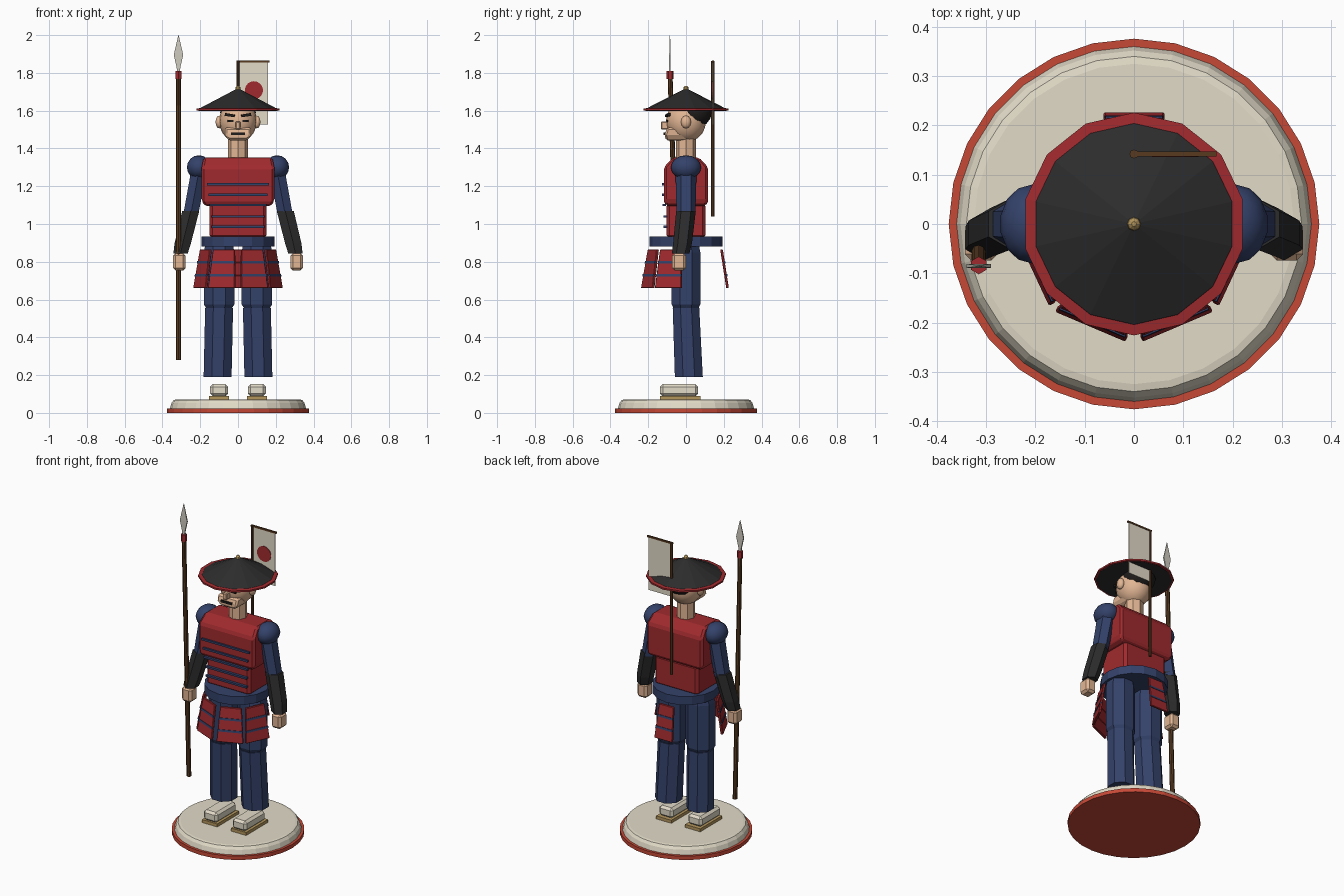
import bpy, bmesh, math
from mathutils import Matrix, Vector

cube = bpy.data.objects.get("Cube")
if cube:
    bpy.data.objects.remove(cube, do_unlink=True)


def material(name, r, g, b):
    m = bpy.data.materials.new(name)
    m.use_nodes = True
    col = [((c / 255 + 0.055) / 1.055) ** 2.4 for c in (r, g, b)] + [1]
    m.diffuse_color = col
    m.node_tree.nodes["Principled BSDF"].inputs["Base Color"].default_value = col
    return m


CREAM = material("cream", 226, 219, 200)
RED = material("lacquer red", 160, 42, 46)
VERMILION = material("vermilion", 198, 72, 54)
NAVY = material("navy cloth", 52, 66, 106)
CHARCOAL = material("charcoal", 44, 44, 45)
SKIN = material("skin", 226, 182, 148)
GOLD = material("straw gold", 180, 150, 92)
BROWN = material("brown wood", 88, 58, 32)
HAIR = material("dark hair", 32, 29, 28)
STEEL = material("pale steel", 205, 202, 190)


def finish(name, bm, mat, bevel=0.0, smooth=False):
    bmesh.ops.recalc_face_normals(bm, faces=bm.faces)
    me = bpy.data.meshes.new(name)
    bm.to_mesh(me)
    bm.free()
    me.materials.append(mat)
    ob = bpy.data.objects.new(name, me)
    bpy.context.collection.objects.link(ob)
    if smooth:
        me.polygons.foreach_set("use_smooth", [True] * len(me.polygons))
    if bevel:
        mod = ob.modifiers.new("bevel", "BEVEL")
        mod.width = bevel
        mod.segments = 1
    return ob


def loft(name, rings, mat, sides=8, turn=0.0, bevel=0.0):
    """Skin through level rings given as (x, y, z, radius x, radius y)."""
    bm = bmesh.new()
    loops = []
    for x, y, z, rx, ry in rings:
        angles = [turn + math.tau * i / sides for i in range(sides)]
        loops.append([bm.verts.new((x + rx * math.cos(a), y + ry * math.sin(a), z))
                      for a in angles])
    for lo, hi in zip(loops, loops[1:]):
        for i in range(sides):
            j = (i + 1) % sides
            bm.faces.new((lo[i], lo[j], hi[j], hi[i]))
    bm.faces.new(loops[0][::-1])
    bm.faces.new(loops[-1])
    return finish(name, bm, mat, bevel)


def block(name, rings, mat, bevel=0.0):
    """Four-sided loft, with half widths in place of radii."""
    k = math.sqrt(2)
    rings = [(x, y, z, hx * k, hy * k) for x, y, z, hx, hy in rings]
    return loft(name, rings, mat, 4, math.pi / 4, bevel)


def box(name, loc, size, mat, bevel=0.0):
    x, y, z = loc
    w, d, h = (s / 2 for s in size)
    return block(name, [(x, y, z - h, w, d), (x, y, z + h, w, d)], mat, bevel)


def ball(name, loc, radii, mat, u=14, v=9, smooth=False):
    bm = bmesh.new()
    bmesh.ops.create_uvsphere(bm, u_segments=u, v_segments=v, radius=1,
                              matrix=Matrix.LocRotScale(Vector(loc), None, Vector(radii)))
    return finish(name, bm, mat, 0, smooth)


def turned(name, profile, mat, sides, x=0, y=0):
    """Round part on a vertical axis from (radius, z) pairs."""
    return loft(name, [(x, y, z, r, r) for r, z in profile], mat, sides, math.pi / 2)


# Display base
turned("base_rim", [(.376, 0), (.376, .024)], VERMILION, 28)
turned("base_top", [(.36, .024), (.352, .052), (.34, .068), (.325, .071)], CREAM, 28)

# Legs, feet, arms
for s, side in ((1, "left_"), (-1, "right_")):
    x = s * .1
    box(side + "sandal", (x, -.03, .08), (.105, .215, .02), GOLD)
    box(side + "sock", (x, -.037, .12), (.095, .2, .064), CREAM, .014)
    loft(side + "trouser", [(s * .108, .015, .19, .08, .08), (x, 0, .555, .08, .076)],
         NAVY, 8, math.pi / 8)
    loft(side + "thigh", [(x, 0, .55, .07, .07), (x, 0, .575, .088, .082),
                          (x, 0, .85, .088, .082), (x, 0, .885, .08, .075)],
         NAVY, 8, math.pi / 8)
    ball(side + "shoulder_guard", (s * .207, 0, 1.3), (.065, .08, .064), NAVY, 14, 8, True)
    loft(side + "upper_arm", [(s * .25, 0, 1.05, .046, .05), (s * .205, 0, 1.29, .048, .056)],
         NAVY, 6, math.pi / 6)
    loft(side + "forearm", [(s * .304, -.028, .845, .044, .046), (s * .292, -.018, .9, .05, .05),
                            (s * .25, 0, 1.07, .052, .052)], CHARCOAL, 6, math.pi / 6)
    box(side + "hand", (s * .31, -.037, .8), (.066, .074, .09), SKIN, .013)

# Torso armour and belt
block("chest_armour", [(0, 0, 1.095, .175, .105), (0, 0, 1.12, .192, .117),
                       (0, 0, 1.3, .192, .117), (0, 0, 1.352, .182, .07)], RED, .012)
block("belly_armour", [(0, 0, .925, .15, .103), (0, 0, 1.11, .15, .103)], RED, .015)
turned("belt", [(.192, .882), (.192, .935)], NAVY, 16)
for i, (z, w, y) in enumerate([(1.21, .33, -.119), (1.155, .31, -.119), (1.1, .3, -.116),
                               (1.04, .28, -.11), (.985, .28, -.11)]):
    box(f"armour_cord_{i}", (0, y, z), (w, .018, .012), NAVY)


# Hanging skirt plates, three overlapping rows each
def skirt_plate(name, angle, width):
    def ring(t, depth=.007, out=0.0):
        return (0, -(.188 + .032 * t + out), .865 - .205 * t,
                width * (.8 + .2 * t) / 2, depth)
    parts = []
    for i in range(3):
        parts.append(block(f"{name}_row_{i}", [ring((i + 1) / 3), ring(i / 3)], RED, .003))
    for i in (1, 2):
        parts.append(block(f"{name}_cord_{i}",
                           [ring(i / 3 + .03, .004, .006), ring(i / 3 - .03, .004, .006)], NAVY))
    for p in parts:
        p.rotation_euler.z = math.radians(angle)


for a in (-65, -23, 23, 65):
    skirt_plate(f"skirt_plate_{a + 65}", a, .155)
skirt_plate("back_skirt_plate", 180, .125)

# Neck, head, face
turned("neck", [(.053, 1.34), (.053, 1.46)], SKIN, 8)
ball("head", (0, 0, 1.545), (.1, .106, .112), SKIN, 16, 10, True)
block("jaw", [(0, -.05, 1.442, .05, .055), (0, -.048, 1.47, .068, .066),
              (0, -.045, 1.51, .07, .055)], SKIN, .01)
ball("hair", (0, .043, 1.59), (.097, .093, .083), HAIR, 14, 8, True)
box("nose", (0, -.113, 1.522), (.028, .04, .042), SKIN, .005)
box("moustache", (0, -.113, 1.478), (.075, .01, .013), HAIR)
for s, side in ((1, "left_"), (-1, "right_")):
    ball(side + "ear", (s * .1, 0, 1.54), (.02, .027, .034), SKIN, 10, 6, True)
    box(side + "eye", (s * .04, -.099, 1.546), (.03, .009, .011), HAIR)
    brow = box(side + "brow", (0, 0, 0), (.052, .016, .014), HAIR)
    brow.location = (s * .043, -.096, 1.576)
    brow.rotation_euler = (0, -s * .15, s * .25)

# Wide conical hat
turned("hat_rim", [(.2, 1.601), (.226, 1.601), (.226, 1.611), (.2, 1.614)], RED, 14)
turned("hat_cone", [(.216, 1.599), (.203, 1.615), (.012, 1.713)], CHARCOAL, 14)
turned("hat_finial", [(.008, 1.7), (.014, 1.712), (.012, 1.724), (.005, 1.731)], GOLD, 8)

# Spear, leaning slightly forward at the top
loft("spear_shaft", [(-.315, -.035, .28, .014, .014), (-.315, -.084, 1.78, .013, .013)], BROWN, 8)
turned("spear_collar", [(.018, 1.768), (.018, 1.81)], RED, 6, -.315, -.084)
block("spear_blade", [(-.315, -.085, 1.805, .007, .004), (-.315, -.085, 1.83, .01, .004),
                      (-.315, -.085, 1.895, .025, .004), (-.315, -.085, 2, .001, .001)], STEEL)

# Back banner
turned("banner_pole", [(.009, 1.04), (.009, 1.862)], BROWN, 8, 0, .142)
box("banner_bar", (.08, .142, 1.86), (.175, .011, .01), BROWN)
box("banner_cloth", (.082, .142, 1.692), (.155, .005, .33), CREAM)
bm = bmesh.new()
bmesh.ops.create_cone(bm, cap_ends=True, segments=18, radius1=.048, radius2=.048, depth=.004,
                      matrix=Matrix.Translation((.084, .138, 1.708)) @ Matrix.Rotation(math.pi / 2, 4, "X"))
finish("banner_disc", bm, RED)
